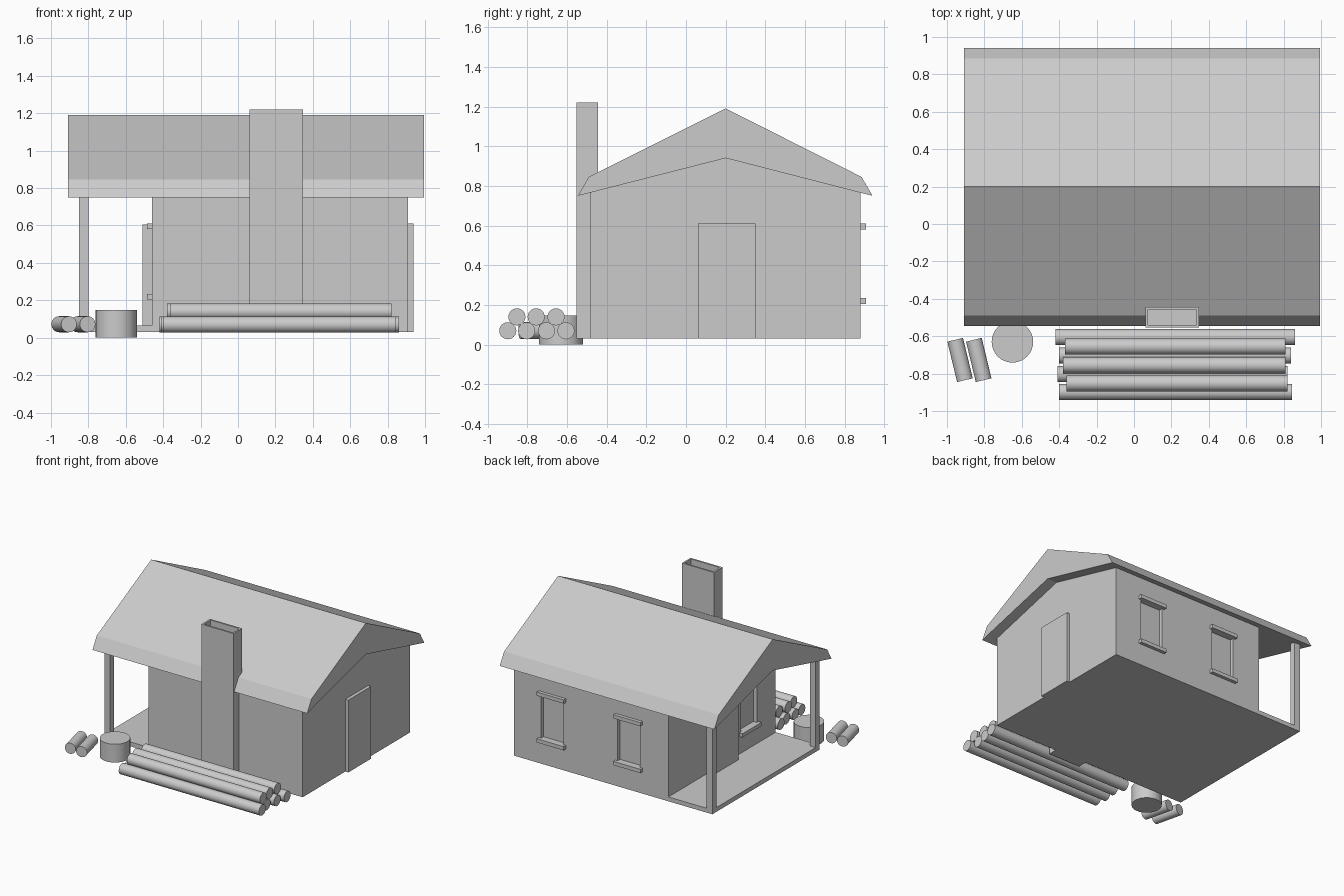
import bpy, bmesh, math
from mathutils import Vector, Matrix

if "Cube" in bpy.data.objects:
    bpy.data.objects.remove(bpy.data.objects["Cube"])


def finish(bm, name):
    bmesh.ops.recalc_face_normals(bm, faces=bm.faces)
    mesh = bpy.data.meshes.new(name)
    bm.to_mesh(mesh)
    bm.free()
    ob = bpy.data.objects.new(name, mesh)
    bpy.context.scene.collection.objects.link(ob)
    return ob


def box_bm(lo, hi):
    lo, hi = Vector(lo), Vector(hi)
    bm = bmesh.new()
    m = Matrix.Translation((lo + hi) / 2) @ Matrix.Diagonal((*(hi - lo), 1))
    bmesh.ops.create_cube(bm, size=1, matrix=m)
    return bm


def box(name, lo, hi):
    return finish(box_bm(lo, hi), name)


def prism_x(name, profile, x0, x1):
    """Extrude a (y, z) profile along x."""
    bm = bmesh.new()
    face = bm.faces.new([bm.verts.new((x0, y, z)) for y, z in profile])
    out = bmesh.ops.extrude_face_region(bm, geom=[face])
    verts = [v for v in out['geom'] if isinstance(v, bmesh.types.BMVert)]
    bmesh.ops.translate(bm, verts=verts, vec=(x1 - x0, 0, 0))
    return finish(bm, name)


def cylinder(name, a, b, r, sides):
    a, b = Vector(a), Vector(b)
    d = b - a
    bm = bmesh.new()
    m = Matrix.Translation((a + b) / 2) @ d.to_track_quat('Z', 'Y').to_matrix().to_4x4()
    bmesh.ops.create_cone(bm, cap_ends=True, segments=sides, radius1=r, radius2=r,
                          depth=d.length, matrix=m)
    ob = finish(bm, name)
    for p in ob.data.polygons:
        p.use_smooth = len(p.vertices) == 4
    ob.data.set_sharp_from_angle(angle=math.radians(40))
    return ob


# House walls and roof
walls = prism_x("walls", [(-0.48, 0.03), (0.88, 0.03), (0.88, 0.775),
                          (0.2, 0.945), (-0.48, 0.775)], -0.46, 0.91)
prism_x("roof", [(-0.545, 0.75), (0.2, 0.94), (0.94, 0.75),
                 (0.885, 0.845), (0.2, 1.19), (-0.49, 0.845)], -0.91, 0.995)

# Windows: recess cut in the wall, with header and sill
BARS = {"header": (0.58, 0.61), "sill": (0.205, 0.235)}
windows = [("back", 0.45, 0.69), ("back", -0.23, 0.01), ("side", -0.26, -0.02)]
for i, (wall, a, b) in enumerate(windows):
    def span(s, t, depth_in, depth_out, z0, z1):
        if wall == "back":
            return (s, 0.88 - depth_in, z0), (t, 0.88 + depth_out, z1)
        return (-0.46 - depth_out, s, z0), (-0.46 + depth_in, t, z1)
    for part, (z0, z1) in BARS.items():
        box(f"window_{part}_{i}", *span(a, b, 0.03, 0.027, z0, z1))
    cutter = box(f"window_cutter_{i}", *span(a + 0.02, b - 0.02, 0.03, 0.05, 0.22, 0.595))
    cutter.hide_render = True
    cutter.hide_viewport = True
    cutter.display_type = 'WIRE'
    mod = walls.modifiers.new(f"recess_{i}", 'BOOLEAN')
    mod.operation = 'DIFFERENCE'
    mod.solver = 'EXACT'
    mod.object = cutter

# Doors
box("side_door", (0.90, 0.06, 0.03), (0.937, 0.35, 0.61))
box("porch_door", (-0.51, 0.06, 0.03), (-0.45, 0.35, 0.605))

# Porch
box("porch_floor", (-0.85, -0.48, 0.03), (-0.46, 0.88, 0.065))
for side, y in (("front", -0.48), ("back", 0.83)):
    box(f"porch_post_{side}", (-0.85, y, 0.065), (-0.80, y + 0.05, 0.80))

# Chimney with a sunken flue
bm = box_bm((0.062, -0.553, 0.03), (0.347, -0.443, 1.22))
top = max(bm.faces, key=lambda f: f.calc_center_median().z)
bmesh.ops.inset_region(bm, faces=[top], thickness=0.02)
out = bmesh.ops.extrude_face_region(bm, geom=[top])
bmesh.ops.translate(bm, vec=(0, 0, -0.1),
                    verts=[v for v in out['geom'] if isinstance(v, bmesh.types.BMVert)])
if top.is_valid:
    bmesh.ops.delete(bm, geom=[top], context='FACES_ONLY')
finish(bm, "chimney")

# Chopping stump
cylinder("stump", (-0.65, -0.63, 0), (-0.65, -0.63, 0.147), 0.111, 32)

# Log pile: y, z, x start, x end
logs = [(-0.605, 0.07, -0.42, 0.86), (-0.703, 0.07, -0.40, 0.84),
        (-0.803, 0.07, -0.41, 0.82), (-0.898, 0.07, -0.40, 0.845),
        (-0.655, 0.14, -0.37, 0.81), (-0.755, 0.14, -0.38, 0.81),
        (-0.852, 0.14, -0.36, 0.82)]
for i, (y, z, x0, x1) in enumerate(logs):
    cylinder(f"log_{i}", (x0, y, z), (x1, y, z), 0.043, 24)

# Short split logs
half = Vector((0.026, -0.108, 0))
for i, x in enumerate((-0.93, -0.83)):
    c = Vector((x, -0.727, 0.072))
    cylinder(f"short_log_{i}", c - half, c + half, 0.043, 24)
